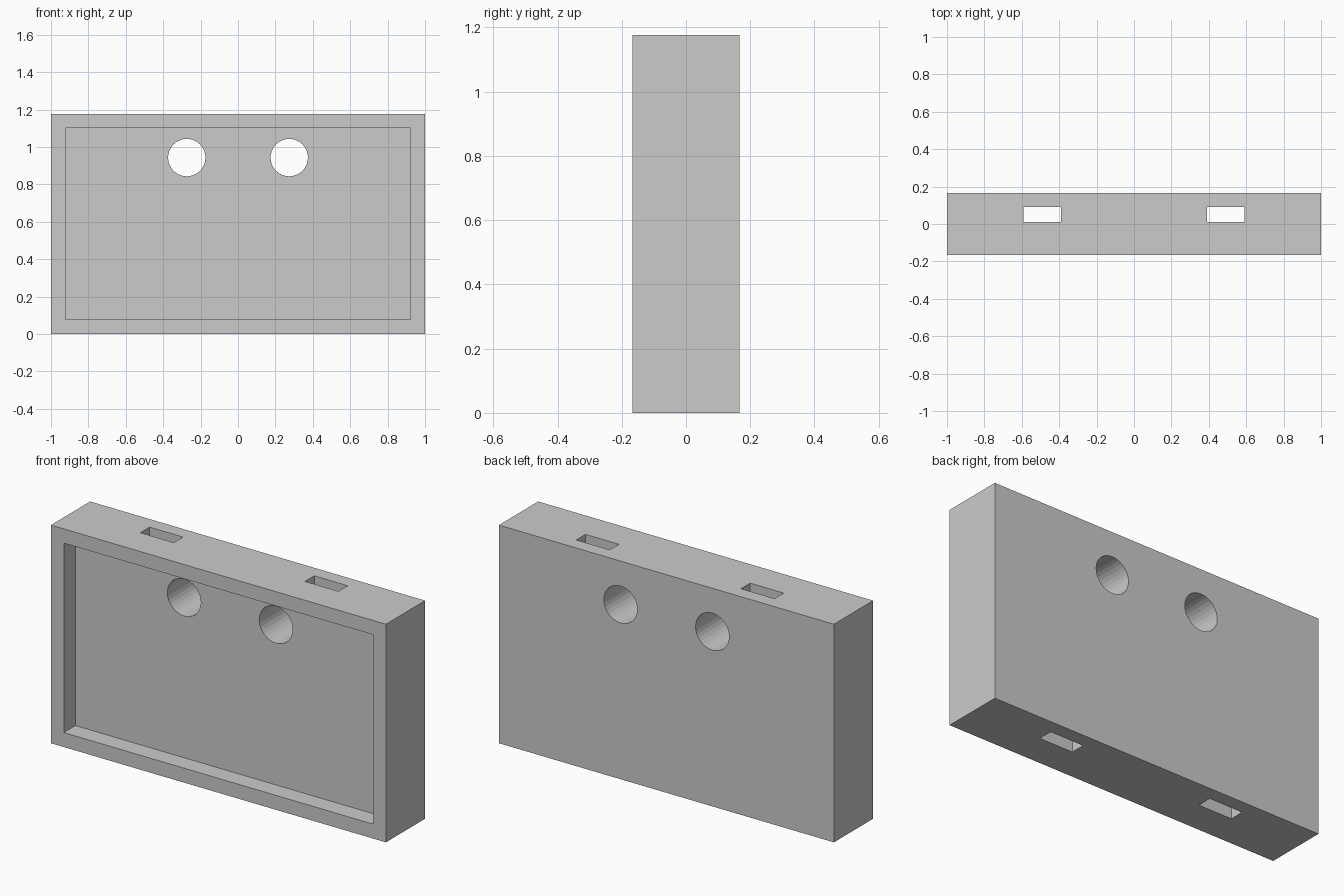
import bpy
import math

if "Cube" in bpy.data.objects:
    bpy.data.objects.remove(bpy.data.objects["Cube"])

W, D, H = 2.0, 0.334, 1.177      # overall size
FLOOR_Y = -0.068                 # depth of the front recess


def box(name, x, y, z):
    """Box from (min, max) pairs on each axis."""
    bpy.ops.mesh.primitive_cube_add(size=1, location=[(a + b) / 2 for a, b in (x, y, z)])
    obj = bpy.context.object
    obj.name = name
    obj.scale = [b - a for a, b in (x, y, z)]
    bpy.ops.object.transform_apply(location=False, rotation=False, scale=True)
    return obj


# Solid block
panel = box("panel_block", (-W / 2, W / 2), (-D / 2, D / 2), (0, H))

# Shallow recess in the front, leaving a raised rim
cutters = [box("recess_cutter", (-0.923, 0.923), (-D, FLOOR_Y), (0.078, 1.1))]

for side in (-1, 1):
    # Round hole through front to back
    bpy.ops.mesh.primitive_cylinder_add(vertices=32, radius=0.1, depth=1,
                                        location=(side * 0.274, 0, 0.943),
                                        rotation=(math.pi / 2, 0, 0))
    bpy.context.object.name = "round_hole_cutter"
    cutters.append(bpy.context.object)
    # Rectangular strap slot through top to bottom
    cx = side * 0.4915
    cutters.append(box("slot_cutter", (cx - 0.1, cx + 0.1), (0.012, 0.091), (-0.2, H + 0.2)))

# Cut everything out of the block, then discard the cutters
bpy.context.view_layer.objects.active = panel
for cutter in cutters:
    cutter.hide_render = True
    mod = panel.modifiers.new(cutter.name, 'BOOLEAN')
    mod.operation = 'DIFFERENCE'
    mod.solver = 'EXACT'
    mod.object = cutter
    bpy.ops.object.modifier_apply(modifier=mod.name)
    bpy.data.objects.remove(cutter, do_unlink=True)
